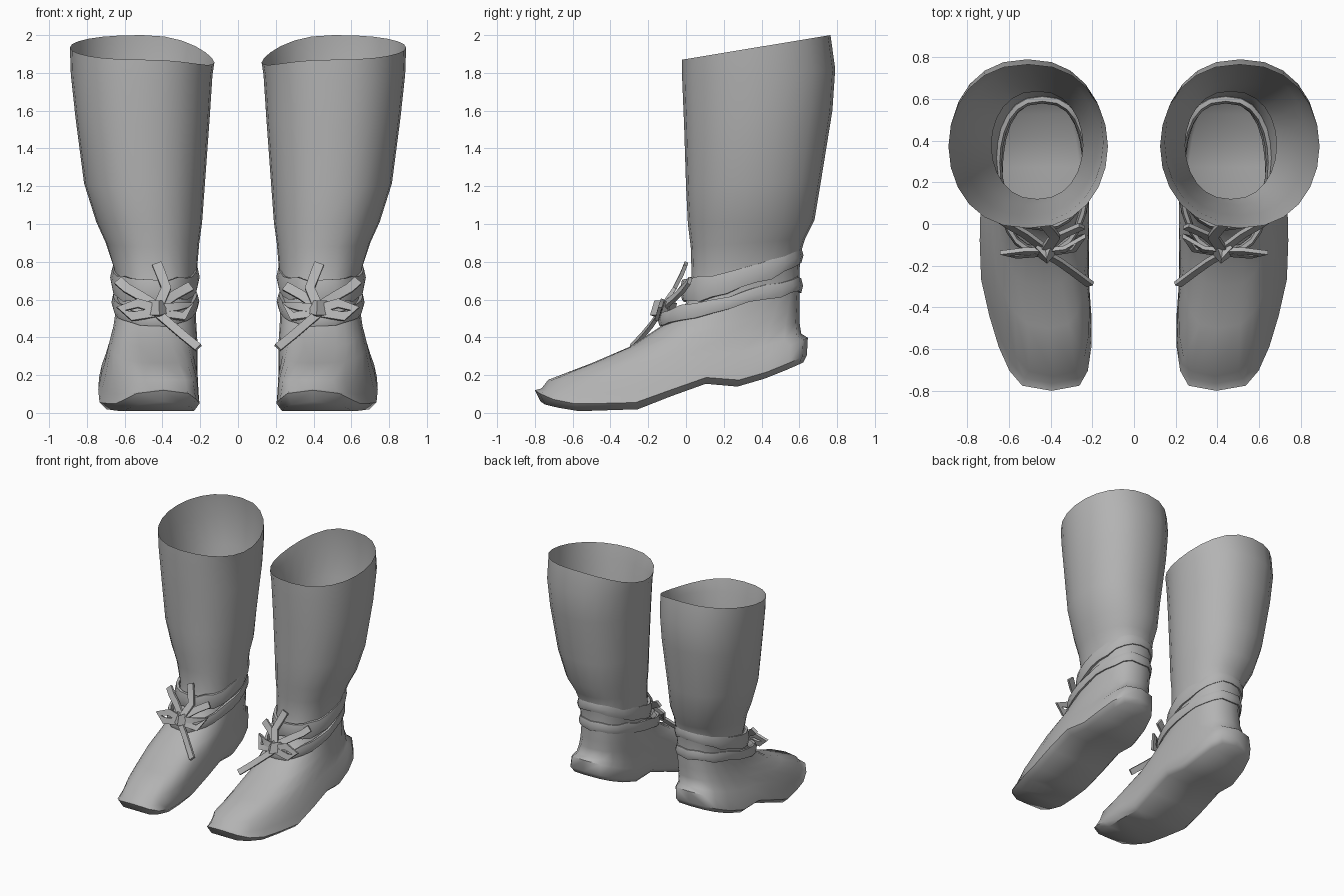
import bpy, bmesh, math, random
from mathutils import Vector

if "Cube" in bpy.data.objects:
    bpy.data.objects.remove(bpy.data.objects["Cube"])

random.seed(4)
N = 24
leather = bpy.data.materials.new("grey_leather")
leather.diffuse_color = (0.45, 0.45, 0.45, 1)
leather.use_nodes = True
leather.node_tree.nodes["Principled BSDF"].inputs["Base Color"].default_value = leather.diffuse_color


def finish(name, bm, angle=40):
    """Turn a right-hand part into an object mirrored to the left boot."""
    bmesh.ops.recalc_face_normals(bm, faces=bm.faces)
    me = bpy.data.meshes.new(name)
    bm.to_mesh(me)
    bm.free()
    me.materials.append(leather)
    ob = bpy.data.objects.new(name, me)
    bpy.context.collection.objects.link(ob)
    bpy.ops.object.select_all(action='DESELECT')
    ob.select_set(True)
    bpy.context.view_layer.objects.active = ob
    bpy.ops.object.shade_smooth_by_angle(angle=math.radians(angle))
    mod = ob.modifiers.new("mirror", 'MIRROR')
    mod.use_mirror_merge = False
    return ob


# Height of the underside along the foot: toe spring, ball, arch, heel
SOLE = [(-0.8, 0.08), (-0.74, 0.04), (-0.58, 0.01), (-0.2, 0.025), (0.06, 0.17),
        (0.13, 0.155), (0.25, 0.14), (0.45, 0.2), (0.65, 0.29)]


def sole_z(y):
    for (a, za), (b, zb) in zip(SOLE, SOLE[1:]):
        if y <= b:
            return za + (zb - za) * max(0, (y - a) / (b - a))
    return SOLE[-1][1]


def outline(yf, zf, yb, zb, xin, xout, p=0.87, sag=0.0, bend=0.0, dip=0.0):
    """Tilted rounded ring from a front point to a back point."""
    pts = []
    for i in range(N):
        a = 2 * math.pi * i / N
        f = (1 - math.cos(a)) / 2
        y = yf + (yb - yf) * f
        s = math.sin(a)
        x = (xin + xout) / 2 + (xout - xin) / 2 * math.copysign(abs(s) ** p, s)
        x -= 0.15 * max(0, -y - 0.25)          # toe turns inwards
        z = zf + (zb - zf) * f - bend * 4 * f * (1 - f)
        z -= dip * max(0, -s) ** 2             # inner side of the rim dips
        z += sag * (sole_z(y) - (0.08 + 0.21 * f))
        pts.append(Vector((x, y, z)))
    return pts


def bridge(bm, r0, r1):
    n = len(r0)
    for i in range(n):
        bm.faces.new((r0[i], r0[(i + 1) % n], r1[(i + 1) % n], r1[i]))


# Foot: stacked rings from the sole over the instep to the ankle
FOOT = [
    (-0.77, 0.08, 0.62, 0.28, 0.245, 0.70, 0.5, 1),
    (-0.80, 0.12, 0.64, 0.31, 0.215, 0.74, 0.48, 1),
    (-0.765, 0.15, 0.645, 0.40, 0.215, 0.725, 0.52, 0.9),
    (-0.73, 0.20, 0.61, 0.43, 0.215, 0.705, 0.58, 0.6),
    (-0.50, 0.28, 0.60, 0.49, 0.215, 0.68, 0.65, 0.25),
    (-0.30, 0.355, 0.60, 0.56, 0.22, 0.66, 0.7, 0.1),
    (-0.10, 0.48, 0.60, 0.64, 0.225, 0.645, 0.75),
    (0.00, 0.58, 0.60, 0.72, 0.23, 0.645, 0.8),
    (0.03, 0.72, 0.605, 0.84, 0.215, 0.66, 0.8),
]
# Shaft: widening rings from the ankle to just under the rim
SHAFT = [
    (0.025, 0.88, 0.63, 0.92, 0.205, 0.70),
    (0.01, 1.00, 0.68, 1.02, 0.19, 0.75),
    (0.00, 1.20, 0.715, 1.23, 0.175, 0.815),
    (-0.01, 1.52, 0.775, 1.60, 0.15, 0.86),
    (-0.02, 1.76, 0.79, 1.82, 0.135, 0.885),
]
rim = outline(-0.02, 1.87, 0.765, 2.0, 0.125, 0.89, dip=0.08)
# Lining: the shaft rings drawn inwards, more so lower down
lining = []
for (yf, zf, yb, zb, xi, xo), d in zip(SHAFT[:0:-1], (0.025, 0.05, 0.09, 0.11)):
    lining.append(outline(yf + d, zf, yb - 0.4 * d, zb, xi + 0.5 * d, xo - 0.6 * d))

bm = bmesh.new()
loops = [outline(*r) for r in FOOT + SHAFT] + [rim] + lining
rings = [[bm.verts.new(v) for v in loop] for loop in loops]
for r0, r1 in zip(rings, rings[1:]):
    bridge(bm, r0, r1)
# Underside closed with strips from side to side
base = rings[0]
bm.faces.new((base[0], base[1], base[-1]))
bm.faces.new((base[N // 2], base[N // 2 + 1], base[N // 2 - 1]))
for i in range(1, N // 2 - 1):
    bm.faces.new((base[i], base[i + 1], base[N - i - 1], base[N - i]))
finish("boot", bm, 50)


# Ankle straps: flattened, slightly wrinkled tubes around the ankle
def strap(name, path, r, h_front, h_back):
    bm = bmesh.new()
    mid = sum(path, Vector()) / N
    secs = []
    for i, c in enumerate(path):
        d = Vector((c.x - mid.x, c.y - mid.y, 0)).normalized()
        f = (1 - math.cos(2 * math.pi * i / N)) / 2
        h = (h_front + (h_back - h_front) * f) * random.uniform(0.85, 1.15)
        c = c + Vector((0, 0, random.uniform(-0.008, 0.008)))
        secs.append([bm.verts.new(c + d * r * math.cos(k * math.pi / 3)
                                  + Vector((0, 0, h * math.sin(k * math.pi / 3))))
                     for k in range(6)])
    for s0, s1 in zip(secs, secs[1:] + secs[:1]):
        bridge(bm, s0, s1)
    finish(name, bm)


strap("lower_strap", outline(-0.13, 0.50, 0.60, 0.68, 0.225, 0.65, 0.75), 0.02, 0.042, 0.04)
strap("upper_strap", outline(-0.01, 0.65, 0.60, 0.835, 0.225, 0.655, 0.8, bend=0.03),
      0.022, 0.07, 0.05)


# Lace knot, loops and loose tails: thin ribbons along short paths
def ribbon(name, pts, w, t=0.01):
    bm = bmesh.new()
    pts = [Vector(p) for p in pts]
    secs = []
    for i, c in enumerate(pts):
        d = (pts[min(i + 1, len(pts) - 1)] - pts[max(i - 1, 0)]).normalized()
        side = d.cross(Vector((0, -1, 0.3))).normalized()
        up = side.cross(d).normalized()
        secs.append([bm.verts.new(c + side * a * w + up * b * t)
                     for a, b in ((-1, -1), (1, -1), (1, 1), (-1, 1))])
    for s0, s1 in zip(secs, secs[1:]):
        bridge(bm, s0, s1)
    bm.faces.new(secs[0])
    bm.faces.new(secs[-1])
    finish(name, bm)


ribbon("knot", [(0.39, -0.10, 0.55), (0.42, -0.16, 0.55), (0.47, -0.11, 0.55)], 0.04, 0.02)
ribbon("inner_loop", [(0.42, -0.13, 0.55), (0.33, -0.12, 0.56), (0.25, -0.06, 0.57),
                      (0.29, -0.12, 0.51), (0.41, -0.14, 0.53)], 0.022)
ribbon("outer_loop", [(0.43, -0.13, 0.55), (0.53, -0.13, 0.58), (0.62, -0.14, 0.55),
                      (0.56, -0.15, 0.51), (0.44, -0.14, 0.53)], 0.024)
ribbon("long_tail", [(0.43, -0.14, 0.53), (0.36, -0.18, 0.47), (0.29, -0.23, 0.41),
                     (0.21, -0.29, 0.345)], 0.022)
ribbon("upper_tail", [(0.42, -0.12, 0.57), (0.38, -0.06, 0.66), (0.41, -0.02, 0.74),
                      (0.43, 0.0, 0.79)], 0.026)
ribbon("cross_lace_outer", [(0.44, -0.11, 0.57), (0.52, -0.05, 0.62), (0.59, -0.01, 0.66),
                            (0.635, 0.02, 0.70)], 0.025)
ribbon("cross_lace_inner", [(0.41, -0.11, 0.57), (0.34, -0.05, 0.62), (0.25, -0.01, 0.67)], 0.025)
